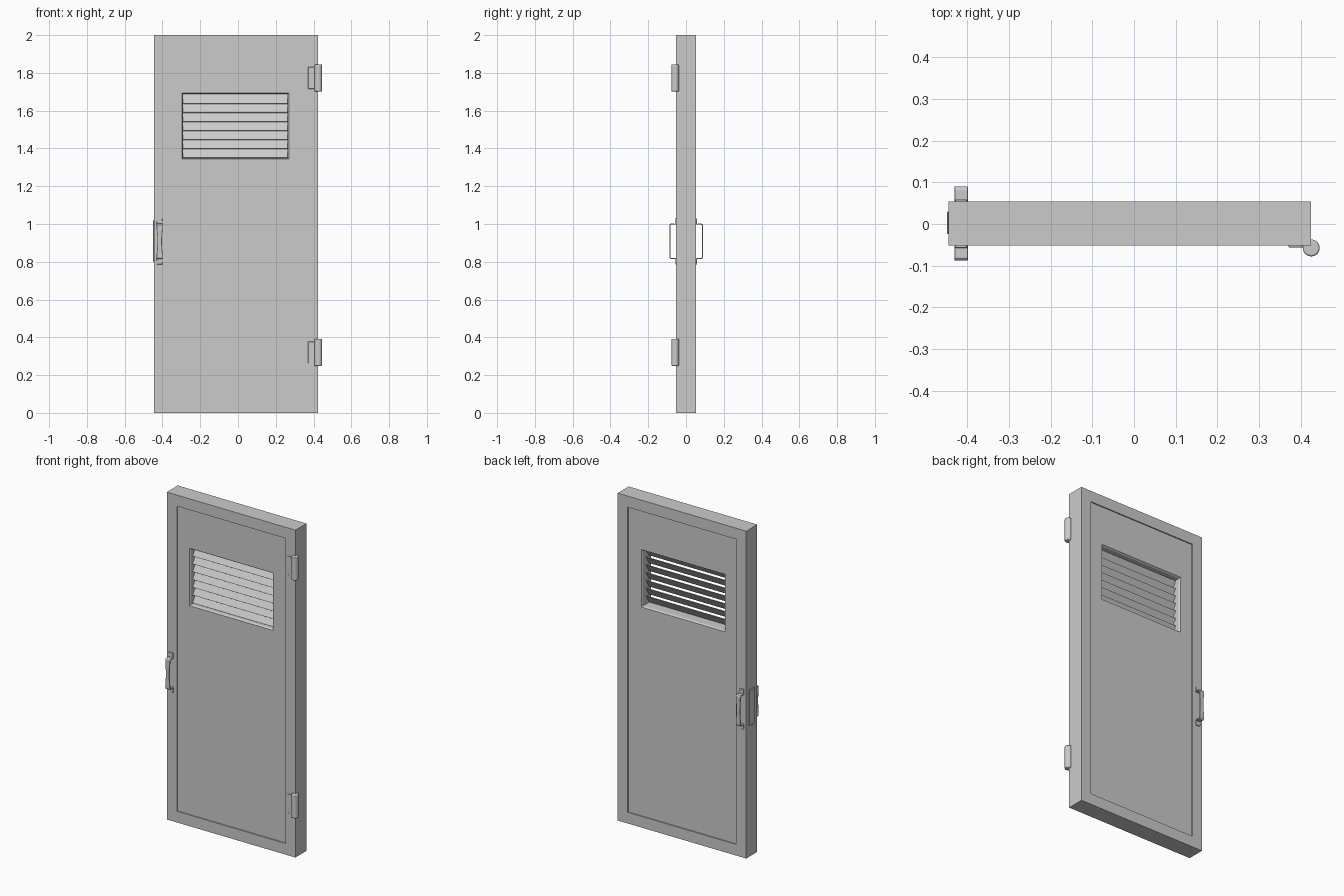
import bpy, bmesh, math
from mathutils import Matrix

if "Cube" in bpy.data.objects:
    bpy.data.objects.remove(bpy.data.objects["Cube"])


def finish(name, bm):
    bmesh.ops.recalc_face_normals(bm, faces=bm.faces)
    me = bpy.data.meshes.new(name)
    bm.to_mesh(me)
    bm.free()
    ob = bpy.data.objects.new(name, me)
    bpy.context.collection.objects.link(ob)
    return ob


def bevel(ob, width, segments=1):
    m = ob.modifiers.new("bevel", 'BEVEL')
    m.width, m.segments = width, segments
    m.limit_method = 'ANGLE'


def box(name, x, y, z, bev=0, tilt=0):
    bm = bmesh.new()
    bmesh.ops.create_cube(bm, size=1)
    bmesh.ops.scale(bm, vec=(x[1] - x[0], y[1] - y[0], z[1] - z[0]), verts=bm.verts)
    ob = finish(name, bm)
    ob.location = (sum(x) / 2, sum(y) / 2, sum(z) / 2)
    ob.rotation_euler.x = tilt
    if bev:
        bevel(ob, bev)
    return ob


def ring(name, loops):
    """Closed rectangular frame bridged through loops of (rect, y)."""
    bm = bmesh.new()
    vs = [[bm.verts.new((x, y, z)) for x, z in
           ((r[0], r[2]), (r[1], r[2]), (r[1], r[3]), (r[0], r[3]))] for r, y in loops]
    for i, a in enumerate(vs):
        b = vs[(i + 1) % len(vs)]
        for k in range(4):
            n = (k + 1) % 4
            bm.faces.new((a[k], a[n], b[n], b[k]))
    return finish(name, bm)


def inset(r, d):
    return (r[0] + d, r[1] - d, r[2] + d, r[3] - d)


# Door: outer frame, recessed panel and splayed vent surround
outer = (-0.445, 0.4245, 0, 2)
field = inset(outer, 0.068)
vent = (-0.30, 0.272, 1.34, 1.697)
throat = inset(vent, 0.009)
ring("door_frame", [(outer, -0.052), (field, -0.052), (field, 0.054), (outer, 0.054)])
ring("door_panel", [(field, -0.045), (vent, -0.045), (vent, 0.047), (field, 0.047)])
ring("vent_surround", [(vent, -0.045), (inset(vent, 0.003), -0.045), (throat, -0.036),
                       (throat, 0.038), (inset(vent, 0.003), 0.047), (vent, 0.047)])

# Louvre slats, sloping down towards the front
tilt = math.atan2(0.03, 0.048)
length = math.hypot(0.03, 0.048)
for i in range(7):
    zc = 1.661 - 0.0476 * i
    box(f"louvre_slat_{i + 1}", (throat[0], throat[1]), (-0.007, -0.003),
        (zc - length / 2, zc + length / 2), tilt=-tilt)

# Hinges: leaf plus bevelled knuckle
for label, zc in (("upper", 1.773), ("lower", 0.32)):
    box(f"{label}_hinge_leaf", (0.371, 0.42), (-0.056, -0.05), (zc - 0.057, zc + 0.057), 0.001)
    bm = bmesh.new()
    bmesh.ops.create_cone(bm, cap_ends=True, segments=16, radius1=0.0205, radius2=0.0205,
                          depth=0.142, matrix=Matrix.Translation((0.4255, -0.0575, zc)))
    knuckle = finish(f"{label}_hinge_knuckle", bm)
    bevel(knuckle, 0.004, 2)
    bpy.context.view_layer.objects.active = knuckle
    knuckle.select_set(True)
    bpy.ops.object.shade_smooth_by_angle()
    knuckle.select_set(False)

# Lock plate on the free edge
box("lock_plate", (-0.4495, -0.444), (-0.024, 0.03), (0.80, 1.02), 0.002)

# Strap handles: half path of (distance from face, height above middle, half width)
half = [(0.002, 0.122, 0.014), (0.002, 0.091, 0.016), (0.028, 0.091, 0.016),
        (0.033, 0.086, 0.016), (0.033, 0.06, 0.015), (0.033, 0.03, 0.0125)]
path = half + [(0.033, 0, 0.012)] + [(d, -h, w) for d, h, w in reversed(half)]
for label, side, face in (("front", -1, -0.052), ("back", 1, 0.054)):
    bm = bmesh.new()
    rows = [[bm.verts.new((-0.415 + s * w, face + side * d, 0.908 + h)) for s in (-1, 1)]
            for d, h, w in path]
    for a, b in zip(rows, rows[1:]):
        bm.faces.new((a[0], a[1], b[1], b[0]))
    strap = finish(f"{label}_handle", bm)
    sol = strap.modifiers.new("thickness", 'SOLIDIFY')
    sol.thickness, sol.offset = 0.006, 0
    bevel(strap, 0.001)
